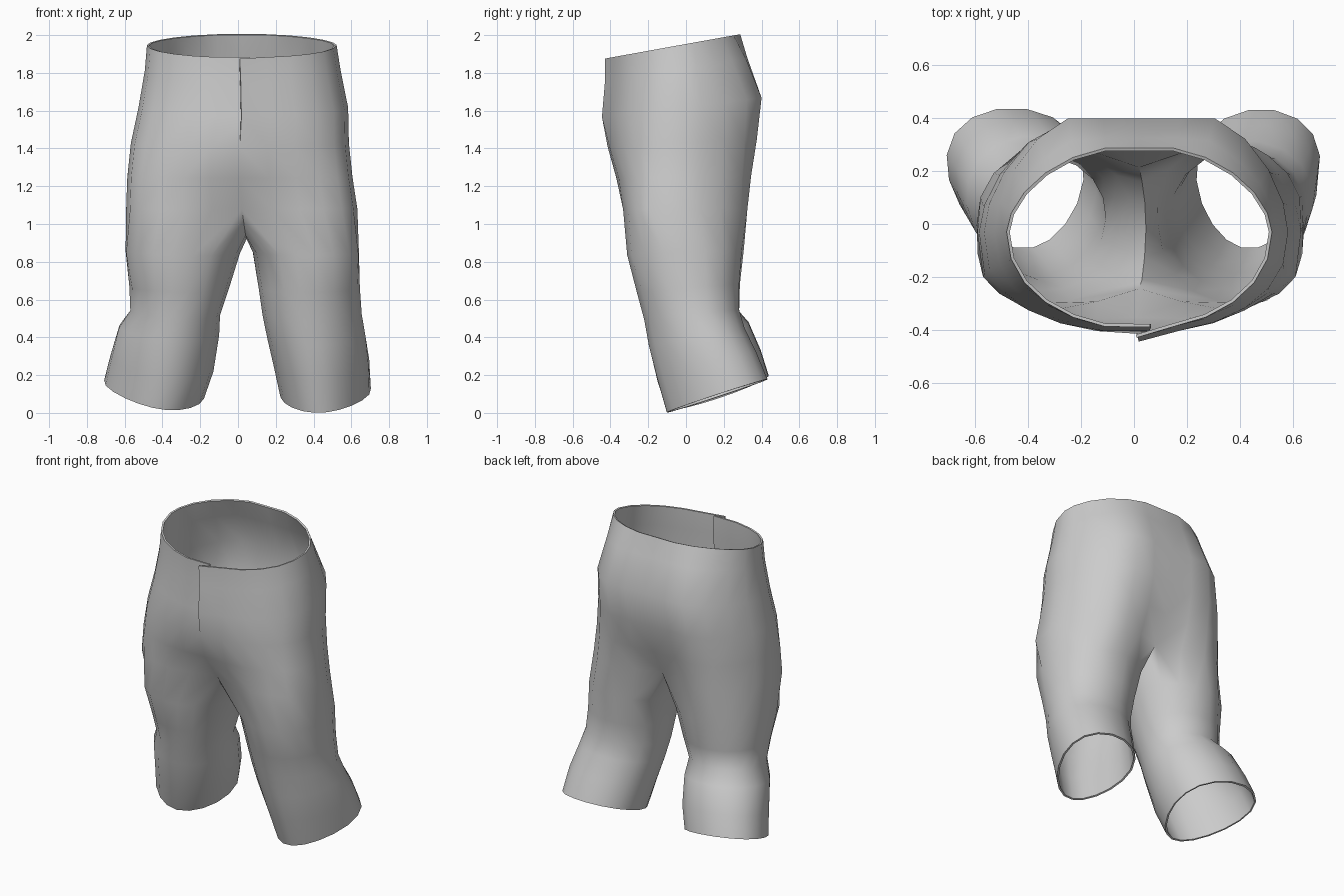
import bpy, bmesh
from math import sin, cos, radians

if "Cube" in bpy.data.objects:
    bpy.data.objects.remove(bpy.data.objects["Cube"])

# Torso rings: height at y=0, tilt, centre x, half width, front y, back y,
# front roundness, back flatness, centre dent, fly overlap
TORSO = [
    (1.953, .18, .02, .502, -.400, .287, .95, 1.05, 0, .04),
    (1.82, .18, .025, .518, -.400, .325, .9, 1.15, 0, .04),
    (1.62, .12, .028, .555, -.415, .400, .85, 1.22, 0, .03),
    (1.43, .05, .010, .577, -.415, .375, .75, 1.25, 0, 0),
    (1.25, .02, .010, .596, -.385, .345, .6, 1.3, .02, 0),
    (1.08, .00, .020, .612, -.355, .325, .48, 1.35, .10, 0),
]
# Leg rings: height, tilt, inner x, outer x, front y, back y
LEGS = {
    1: [(.85, .05, .08, .64, -.305, .30), (.66, .08, .11, .645, -.26, .285),
        (.52, .10, .13, .655, -.225, .285), (.40, .18, .155, .675, -.20, .315),
        (.25, .28, .19, .69, -.155, .375), (.09, .33, .225, .695, -.105, .435)],
    -1: [(.85, .05, -.01, .595, -.305, .30), (.66, .08, .05, .575, -.26, .28),
         (.53, .12, .095, .57, -.225, .265), (.43, .18, .10, .63, -.205, .335),
         (.25, .28, .13, .67, -.155, .40), (.11, .33, .18, .70, -.105, .44)],
}
# Crotch seam from back to front
CROTCH = [(.03, .17, 1.02), (.04, .09, .95), (.045, -.02, .92), (.04, -.13, .94), (.03, -.22, 1.01)]


def half_ring(bm, s, z, tilt, cx, rx, yf, yb, pf, flat, dent, fly):
    """Half of a torso ring, from centre front round one side to centre back."""
    row = []
    for k in range(13):
        a = radians((k - 6) * 15)
        x = cx + s * rx * cos(a)
        if k < 6:
            y = -.03 + (yf + .03) * abs(sin(a)) ** pf
        else:
            y = -.03 + (yb + .03) * min(1, flat * abs(sin(a)) ** 1.15)
        pull = dent * {0: 1, 1: .45, 11: .45, 12: 1}.get(k, 0)
        y += pull if k < 6 else -pull
        if k == 0 and fly:
            x, y = (cx - .01, y - .03) if s > 0 else (cx + fly, y + .01)
        row.append(bm.verts.new((x, y, z + tilt * y)))
    return row


def leg_ring(bm, s, z, tilt, xi, xo, yf, yb):
    """Closed leg ring; the hem tilts up and widens towards the back."""
    cx, rx, cy, ry = (xi + xo) / 2, (xo - xi) / 2, (yf + yb) / 2, (yb - yf) / 2
    shear, taper = tilt * .25, tilt * .6
    square = max(0, (z - .5) * .3)
    row = []
    for k in range(18):
        a = radians((k - 6) * 20)
        c, n = cos(a), sin(a)
        # Fuller thigh at the outer front and inner back
        full = 1
        if c > 0 > n or (s > 0 and c < 0 < n):
            full += square * 2 * abs(c * n)
        dx, dy = rx * c * full, ry * n * full
        lift = dx * tilt * (.4 if s < 0 else .1)
        x = cx + dx * (1 + taper * n) + shear * dy
        row.append(bm.verts.new((s * x, cy + dy, z + tilt * dy + lift)))
    return row


def bridge(bm, a, b, closed):
    n = len(a)
    for i in range(n if closed else n - 1):
        j = (i + 1) % n
        bm.faces.new((a[i], a[j], b[j], b[i]))


bm = bmesh.new()
for s in (1, -1):
    # Torso half
    rows = [half_ring(bm, s, *r) for r in TORSO]
    for a, b in zip(rows, rows[1:]):
        bridge(bm, a, b, False)
    # Leg, starting from the torso edge and the crotch seam
    legs = [rows[-1] + [bm.verts.new(c) for c in CROTCH]]
    legs += [leg_ring(bm, s, *r) for r in LEGS[s]]
    for a, b in zip(legs, legs[1:]):
        bridge(bm, a, b, True)

# Join the halves; the overlapping fly stays open
bmesh.ops.remove_doubles(bm, verts=bm.verts, dist=.0005)
bmesh.ops.recalc_face_normals(bm, faces=bm.faces)
outer = max(bm.faces, key=lambda f: f.calc_center_median().x)
if outer.normal.x < 0:
    bmesh.ops.reverse_faces(bm, faces=bm.faces)

mesh = bpy.data.meshes.new("shorts")
bm.to_mesh(mesh)
bm.free()
shorts = bpy.data.objects.new("shorts", mesh)
bpy.context.collection.objects.link(shorts)
bpy.context.view_layer.objects.active = shorts
shorts.select_set(True)

# Cloth thickness, applied so the hems keep sharp rims
cloth = shorts.modifiers.new("cloth", 'SOLIDIFY')
cloth.thickness = .012
cloth.offset = -1
bpy.ops.object.modifier_apply(modifier="cloth")
bpy.ops.object.shade_smooth_by_angle(angle=radians(50))
